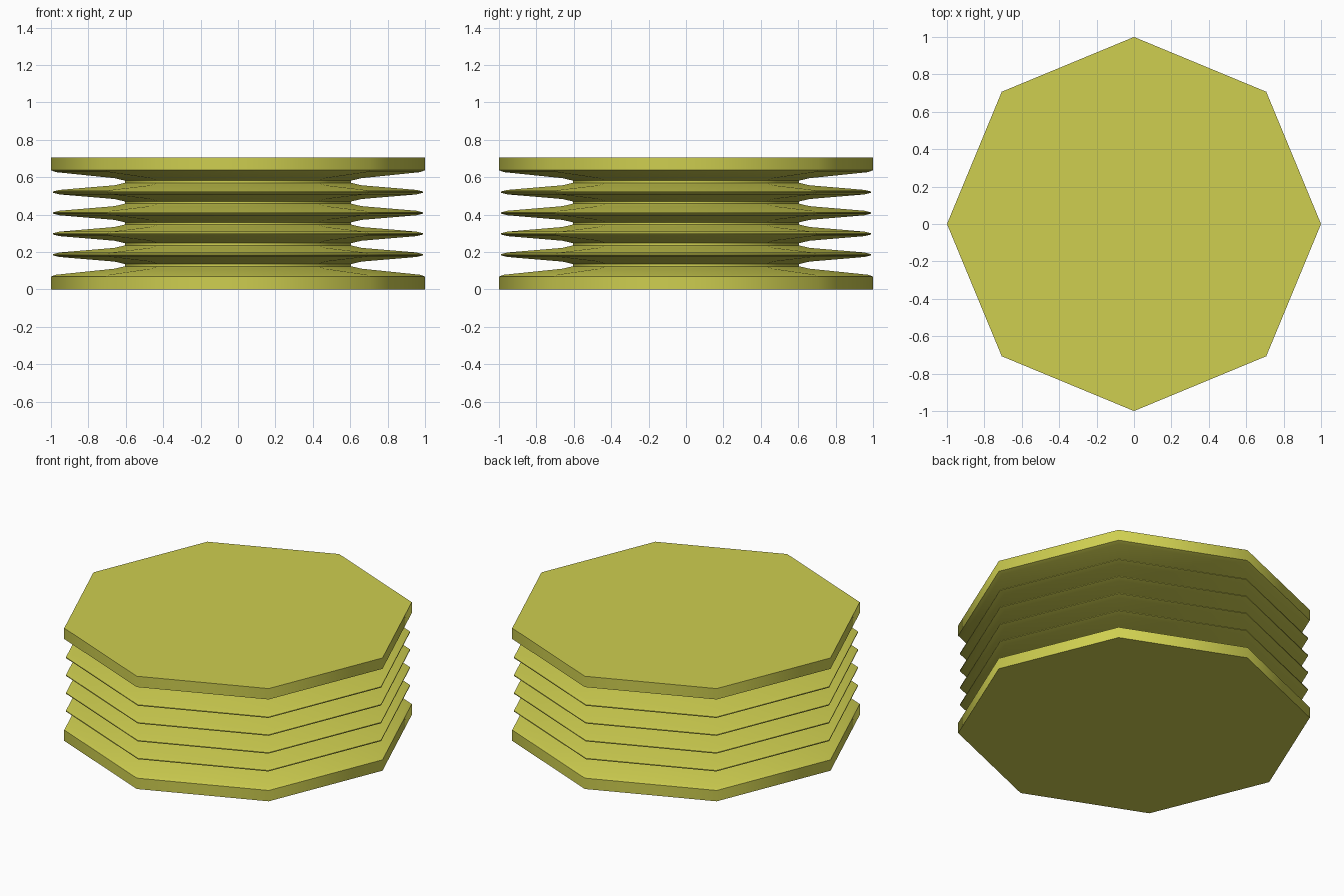
import bpy, bmesh, math

if "Cube" in bpy.data.objects:
    bpy.data.objects.remove(bpy.data.objects["Cube"])

SIDES = 8
HEIGHT = 0.705
MID = HEIGHT / 2
PITCH = 0.1115

# colour
mat = bpy.data.materials.new("mustard_yellow")
mat.diffuse_color = (0.62, 0.62, 0.08, 1)
mat.use_nodes = True
mat.node_tree.nodes["Principled BSDF"].inputs["Base Color"].default_value = mat.diffuse_color

# half-section: bottom plate, alternating grooves and ridges, top plate
profile = [(1.0, 0.0), (1.0, 0.068), (0.975, 0.078)]
for i in range(5):
    v = MID + (i - 2) * PITCH
    profile += [(0.66, v - 0.019), (0.605, v - 0.006),
                (0.605, v + 0.006), (0.66, v + 0.019)]
    if i < 4:
        p = v + PITCH / 2
        profile += [(0.955, p - 0.012), (0.99, p - 0.003),
                    (0.99, p + 0.003), (0.955, p + 0.012)]
profile += [(0.975, HEIGHT - 0.078), (1.0, HEIGHT - 0.068), (1.0, HEIGHT)]

# revolve the section around z as an octagon
bm = bmesh.new()
rings = []
for r, z in profile:
    rings.append([bm.verts.new((r * math.cos(2 * math.pi * k / SIDES),
                                r * math.sin(2 * math.pi * k / SIDES), z))
                  for k in range(SIDES)])
for a, b in zip(rings, rings[1:]):
    for k in range(SIDES):
        n = (k + 1) % SIDES
        bm.faces.new((a[k], a[n], b[n], b[k]))
bm.faces.new(rings[0][::-1])
bm.faces.new(rings[-1])

mesh = bpy.data.meshes.new("bellows")
bm.to_mesh(mesh)
bm.free()
mesh.materials.append(mat)
obj = bpy.data.objects.new("bellows", mesh)
bpy.context.collection.objects.link(obj)
bpy.context.view_layer.objects.active = obj
obj.select_set(True)
bpy.ops.object.shade_smooth_by_angle(angle=math.radians(60))
